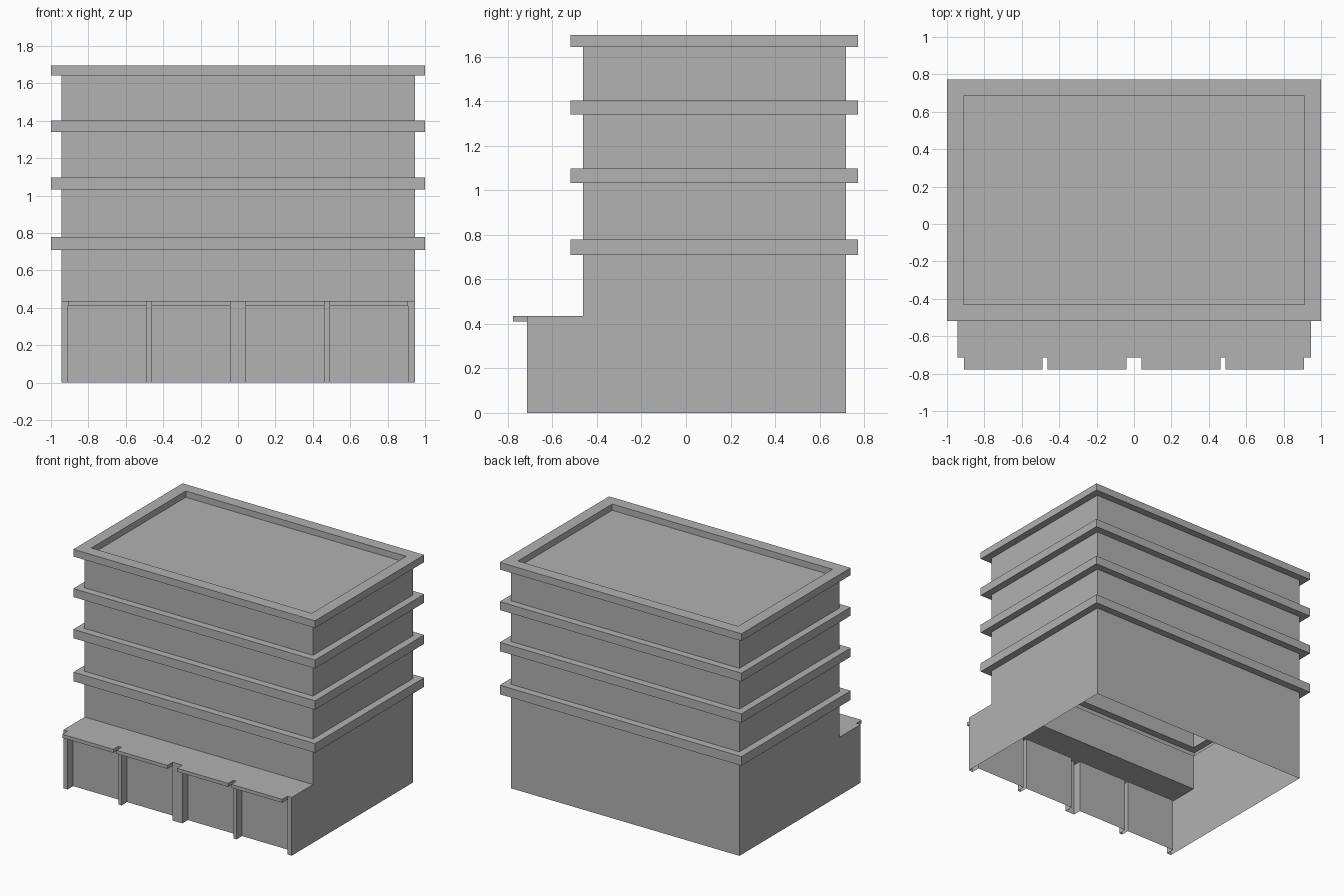
import bpy
import bmesh

cube = bpy.data.objects.get("Cube")
if cube:
    bpy.data.objects.remove(cube, do_unlink=True)

# Single plain grey
grey = bpy.data.materials.new("plain grey")
grey.use_nodes = True
colour = (0.445, 0.445, 0.445, 1)
grey.diffuse_color = colour
grey.node_tree.nodes["Principled BSDF"].inputs["Base Color"].default_value = colour

# Key dimensions
HALF = 0.945                        # wall half width
FRONT, BACK = -0.463, 0.718         # tower walls
STREET, GLASS, EDGE = -0.715, -0.65, -0.777   # pier face, recessed panel, canopy edge
SOFFIT, DECK = 0.41, 0.436          # canopy underside and podium roof
LEDGE = 0.055                       # ledge overhang
ROOF = 1.697


def finish(name, bm):
    bmesh.ops.remove_doubles(bm, verts=bm.verts, dist=0.0005)
    mesh = bpy.data.meshes.new(name)
    bm.to_mesh(mesh)
    bm.free()
    mesh.materials.append(grey)
    obj = bpy.data.objects.new(name, mesh)
    bpy.context.collection.objects.link(obj)
    return obj


def face(bm, points):
    return bm.faces.new([bm.verts.new(p) for p in points])


def walls(bm, path, z0, z1):
    """Upright sheets along an open path."""
    for (ax, ay), (bx, by) in zip(path, path[1:]):
        face(bm, [(ax, ay, z0), (bx, by, z0), (bx, by, z1), (ax, ay, z1)])


def ring(bm, grow, z):
    """Rectangle of the tower plan, grown outwards."""
    x, y0, y1 = HALF + grow, FRONT - grow, BACK + grow
    return [bm.verts.new(p) for p in
            [(-x, y0, z), (x, y0, z), (x, y1, z), (-x, y1, z)]]


# Tower: one hollow shell stepping out at every floor ledge
bm = bmesh.new()
profile = [(0, DECK)]
for low, high in [(0.71, 0.778), (1.032, 1.098), (1.34, 1.403)]:
    profile += [(0, low), (LEDGE, low), (LEDGE, high), (0, high)]
# Parapet and sunken roof
profile += [(0, 1.643), (LEDGE, 1.643), (LEDGE, ROOF), (-0.033, ROOF), (-0.033, 1.65)]
rings = [ring(bm, grow, z) for grow, z in profile]
for lower, upper in zip(rings, rings[1:]):
    for i in range(4):
        j = (i + 1) % 4
        bm.faces.new([lower[i], lower[j], upper[j], upper[i]])
bm.faces.new(rings[-1])
finish("tower", bm)

# Ground floor side and back walls
bm = bmesh.new()
walls(bm, [(HALF, FRONT), (HALF, BACK), (-HALF, BACK), (-HALF, FRONT)], 0, DECK)
finish("ground_floor_walls", bm)

# Shop bays, mirrored about the centre
right_bays = [(0.04, 0.463), (0.488, 0.91)]
bays = [(-b, -a) for a, b in reversed(right_bays)] + right_bays


def street_path(bay_y):
    """Front outline with each bay moved to the given depth."""
    path = [(-HALF, FRONT), (-HALF, STREET)]
    for a, b in bays:
        path += [(a, STREET), (a, bay_y), (b, bay_y), (b, STREET)]
    return path + [(HALF, STREET), (HALF, FRONT)]


# Shopfront: piers with recessed panels
bm = bmesh.new()
walls(bm, street_path(GLASS), 0, SOFFIT)
finish("shopfront", bm)

# Podium roof with canopies over the bays
bm = bmesh.new()
outline = street_path(EDGE)
walls(bm, outline, SOFFIT, DECK)
face(bm, [(x, y, DECK) for x, y in outline])
for a, b in bays:
    face(bm, [(a, EDGE, SOFFIT), (a, GLASS, SOFFIT), (b, GLASS, SOFFIT), (b, EDGE, SOFFIT)])
finish("podium_roof_and_canopies", bm)
